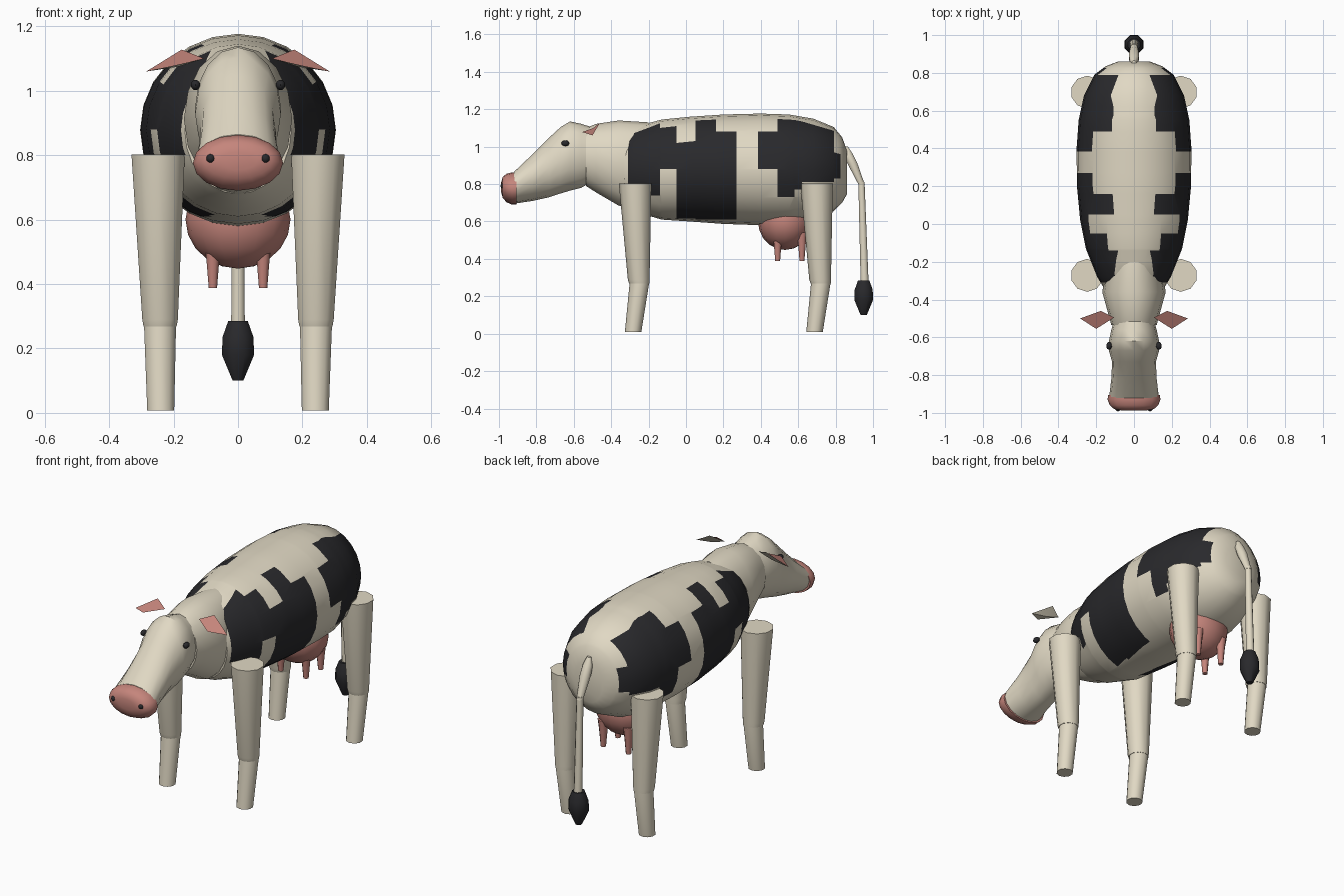
import bpy, bmesh, math
from mathutils import Vector

if "Cube" in bpy.data.objects:
    bpy.data.objects.remove(bpy.data.objects["Cube"])


def material(name, rgb):
    m = bpy.data.materials.new(name)
    m.diffuse_color = (*rgb, 1)
    m.use_nodes = True
    m.node_tree.nodes["Principled BSDF"].inputs["Base Color"].default_value = m.diffuse_color
    return m


CREAM = material("cream", (0.75, 0.69, 0.55))
PINK = material("pink", (0.56, 0.235, 0.2))
BLACK = material("black", (0.022, 0.022, 0.025))


def finish(name, bm, mats, angle=40):
    bmesh.ops.recalc_face_normals(bm, faces=bm.faces)
    me = bpy.data.meshes.new(name)
    bm.to_mesh(me)
    bm.free()
    for m in mats:
        me.materials.append(m)
    ob = bpy.data.objects.new(name, me)
    bpy.context.collection.objects.link(ob)
    bpy.ops.object.select_all(action="DESELECT")
    ob.select_set(True)
    bpy.context.view_layer.objects.active = ob
    bpy.ops.object.shade_smooth_by_angle(angle=math.radians(angle))
    return ob


def skin(rings):
    """Closed bmesh through a list of equal point rings."""
    bm = bmesh.new()
    rows = [[bm.verts.new(p) for p in r] for r in rings]
    n = len(rows[0])
    for a, b in zip(rows, rows[1:]):
        for i in range(n):
            j = (i + 1) % n
            bm.faces.new((a[i], a[j], b[j], b[i]))
    bm.faces.new(rows[0])
    bm.faces.new(rows[-1])
    return bm


def barrel(stations, n):
    """Loft along y; station = (y, bottom z, top z, half width)."""
    return skin([[(w * math.sin(t), y, (lo + hi) / 2 + (hi - lo) / 2 * math.cos(t))
                  for t in (2 * math.pi * i / n for i in range(n))]
                 for y, lo, hi, w in stations])


def limb(name, stations, mat, n=10):
    """Loft along z; station = (x, y, z, radius)."""
    bm = skin([[(x + r * math.cos(t), y + r * math.sin(t), z)
                for t in (2 * math.pi * (i + 0.5) / n for i in range(n))]
               for x, y, z, r in stations])
    return finish(name, bm, [mat], 50)


def ball(name, loc, radii, mat, u=16, v=10):
    bm = bmesh.new()
    bmesh.ops.create_uvsphere(bm, u_segments=u, v_segments=v, radius=1)
    for vert in bm.verts:
        vert.co = Vector(c + r * k for c, r, k in zip(loc, radii, vert.co))
    return finish(name, bm, [mat])


# Body barrel
body = barrel([(-0.33, 0.68, 1.07, 0.165), (-0.28, 0.655, 1.105, 0.195),
               (-0.13, 0.61, 1.145, 0.255), (0.02, 0.6, 1.16, 0.285),
               (0.2, 0.587, 1.172, 0.302), (0.4, 0.58, 1.177, 0.304),
               (0.55, 0.58, 1.172, 0.293), (0.68, 0.602, 1.15, 0.265),
               (0.79, 0.655, 1.105, 0.21), (0.835, 0.70, 1.05, 0.15),
               (0.86, 0.745, 0.98, 0.085)], 24)

# Stepped hide patches: (y start, y end, bottom z, top z at start, top z at end)
PATCHES = [(-0.31, -0.19, 0.80, 1.06, 1.105), (-0.19, -0.14, 0.74, 1.105, 1.125),
           (-0.14, -0.05, 0.88, 1.10, 1.11), (-0.05, 0.05, 0.615, 1.02, 1.03),
           (0.05, 0.16, 0.61, 1.14, 1.145), (0.16, 0.27, 0.61, 1.08, 1.08),
           (0.385, 0.49, 0.88, 1.08, 1.08), (0.49, 0.58, 0.73, 1.148, 1.143),
           (0.58, 0.62, 0.77, 1.143, 1.135), (0.62, 0.79, 0.81, 1.135, 1.085),
           (0.79, 0.825, 0.83, 0.97, 0.96)]


def cut(bm, faces, co, no):
    geom = set(faces)
    for f in faces:
        geom.update(f.edges, f.verts)
    bmesh.ops.bisect_plane(bm, geom=list(geom), plane_co=co, plane_no=no, dist=1e-5)


for y in sorted({p[i] for p in PATCHES for i in (0, 1)}):
    cut(body, body.faces[:], (0, y, 0), (0, 1, 0))
for y0, y1, lo, h0, h1 in PATCHES:
    slope = (h1 - h0) / (y1 - y0)

    def column():
        return [f for f in body.faces if y0 < f.calc_center_median().y < y1]

    cut(body, column(), (0, y0, lo), (0, 0, 1))
    cut(body, column(), (0, y0, h0), (0, -slope, 1))
    for f in column():
        c = f.calc_center_median()
        if lo < c.z < h0 + slope * (c.y - y0):
            f.material_index = 1
finish("body", body, [CREAM, BLACK], 50)

# Neck and head
finish("neck", barrel([(-0.535, 0.79, 1.10, 0.12), (-0.48, 0.755, 1.122, 0.135),
                       (-0.36, 0.685, 1.14, 0.168), (-0.2, 0.65, 1.13, 0.14)], 16), [CREAM])
finish("head", barrel([(-0.49, 0.82, 1.10, 0.10), (-0.56, 0.78, 1.122, 0.12),
                       (-0.62, 0.765, 1.135, 0.133), (-0.67, 0.75, 1.105, 0.133),
                       (-0.73, 0.73, 1.05, 0.116), (-0.82, 0.71, 0.96, 0.12),
                       (-0.92, 0.695, 0.865, 0.132)], 16), [CREAM])

# Muzzle
finish("muzzle", barrel([(-0.905, 0.69, 0.863, 0.137), (-0.93, 0.69, 0.863, 0.14),
                         (-0.96, 0.703, 0.855, 0.128), (-0.98, 0.727, 0.838, 0.105),
                         (-0.988, 0.755, 0.81, 0.06)], 16), [PINK], 60)

for s, side in ((-1, "left"), (1, "right")):
    ball(side + "_nostril", (s * 0.085, -0.978, 0.79), (0.014, 0.014, 0.014), BLACK, 10, 8)
    ball(side + "_eye", (s * 0.132, -0.645, 1.018), (0.015, 0.021, 0.016), BLACK, 10, 8)

    # Ear: pink on top, cream below
    bm = bmesh.new()
    top = [bm.verts.new((s * x, y, z)) for x, y, z in
           ((0.105, -0.495, 1.10), (0.175, -0.46, 1.128),
            (0.285, -0.50, 1.06), (0.2, -0.555, 1.078))]
    low = bm.verts.new((s * 0.185, -0.495, 1.075))
    bm.faces.new(top)
    for i in range(4):
        bm.faces.new((top[i], top[(i + 1) % 4], low)).material_index = 1
    finish(side + "_ear", bm, [PINK, CREAM], 10)

    # Legs: tapered upper part, knee collar, lower part
    for dy, end in ((0, "front"), (0.97, "rear")):
        limb(f"{end}_{side}_upper_leg",
             [(s * x, y + dy, z, r) for x, y, z, r in
              ((0.248, -0.272, 0.802, 0.087), (0.242, -0.253, 0.29, 0.058),
               (0.242, -0.25, 0.268, 0.054))], CREAM)
        limb(f"{end}_{side}_lower_leg",
             [(s * x, y + dy, z, r) for x, y, z, r in
              ((0.242, -0.25, 0.29, 0.05), (0.242, -0.25, 0.265, 0.052),
               (0.24, -0.283, 0.008, 0.044))], CREAM)

    # Teats
    for y, end in ((0.49, "front"), (0.62, "rear")):
        limb(f"{end}_{side}_teat", [(s * 0.078, y, 0.54, 0.03), (s * 0.078, y, 0.48, 0.022),
                                    (s * 0.078, y, 0.388, 0.014)], PINK, 8)

# Udder
ball("udder", (0, 0.53, 0.6), (0.163, 0.145, 0.152), PINK)

# Tail and tuft
limb("tail_root", [(0, 0.855, 1.0, 0.012), (0, 0.868, 0.96, 0.026), (0, 0.89, 0.91, 0.029),
                   (0, 0.94, 0.795, 0.018)], CREAM, 8)
limb("tail", [(0, 0.938, 0.81, 0.018), (0, 0.955, 0.27, 0.023)], CREAM, 8)
limb("tail_tuft", [(0, 0.95, 0.285, 0.033), (0, 0.95, 0.235, 0.052), (0, 0.95, 0.18, 0.054),
                   (0, 0.95, 0.1, 0.018)], BLACK, 8)
